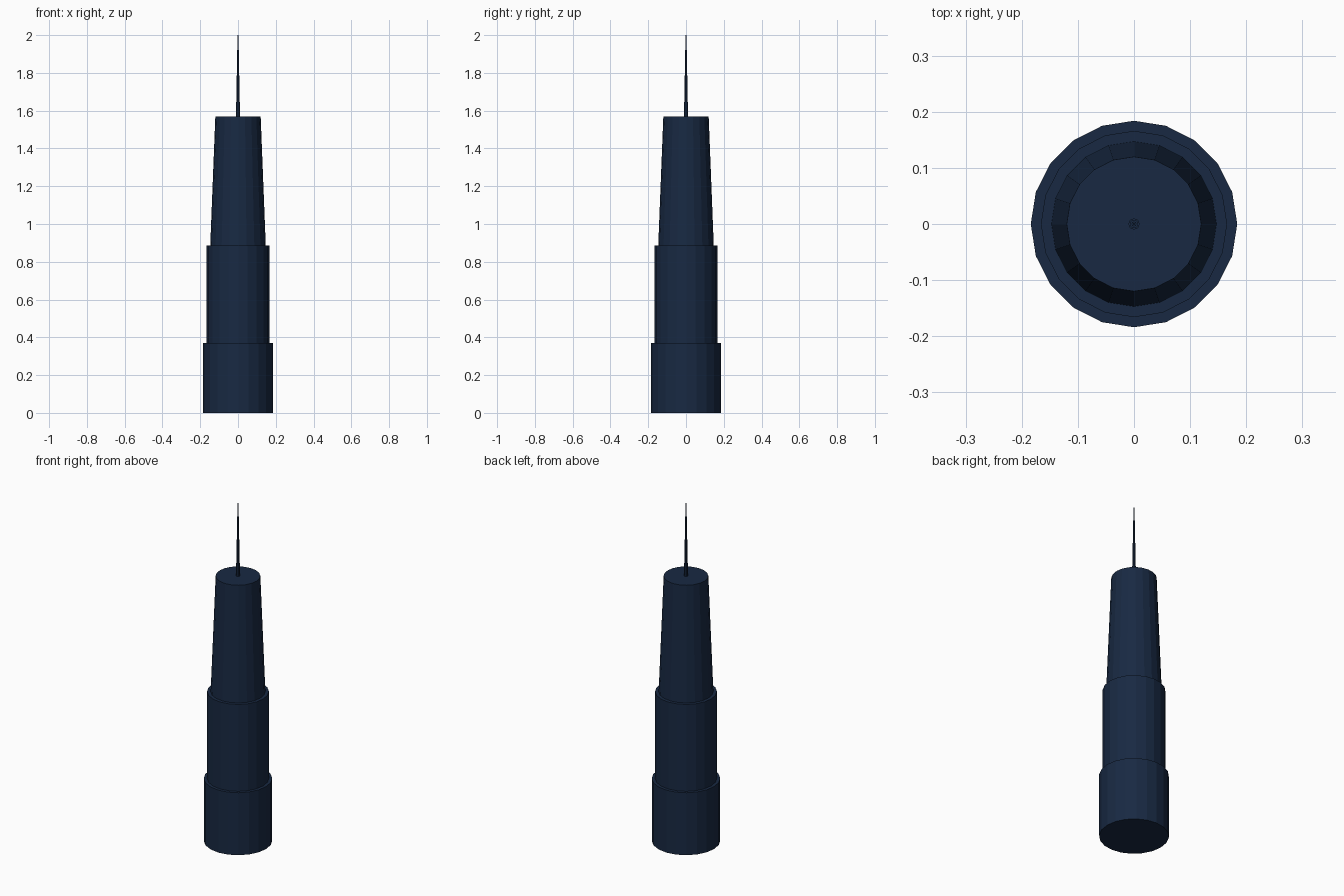
import bpy

if "Cube" in bpy.data.objects:
    bpy.data.objects.remove(bpy.data.objects["Cube"])

# Dark blue glass finish
mat = bpy.data.materials.new("dark_blue")
mat.diffuse_color = (0.009, 0.022, 0.055, 1)
mat.use_nodes = True
mat.node_tree.nodes["Principled BSDF"].inputs["Base Color"].default_value = mat.diffuse_color


def tier(name, z0, z1, r0, r1, sides):
    """Upright prism or tapered drum with a corner on +x."""
    bpy.ops.mesh.primitive_cone_add(vertices=sides, radius1=r0, radius2=r1,
                                    depth=z1 - z0, location=(0, 0, (z0 + z1) / 2))
    ob = bpy.context.object
    ob.name = name
    ob.data.materials.append(mat)
    return ob


# Stepped tower body, 20-sided
tier("base_drum", 0, 0.37, 0.184, 0.184, 20)
tier("middle_drum", 0.37, 0.885, 0.166, 0.166, 20)
tier("upper_taper", 0.885, 1.57, 0.147, 0.12, 20)

# Antenna in stepped thinner sections
levels = [1.57, 1.645, 1.785, 1.92, 2.0]
radii = [0.010, 0.0075, 0.0045, 0.002]
for i, r in enumerate(radii):
    tier(f"antenna_section_{i + 1}", levels[i], levels[i + 1], r, r, 8)
